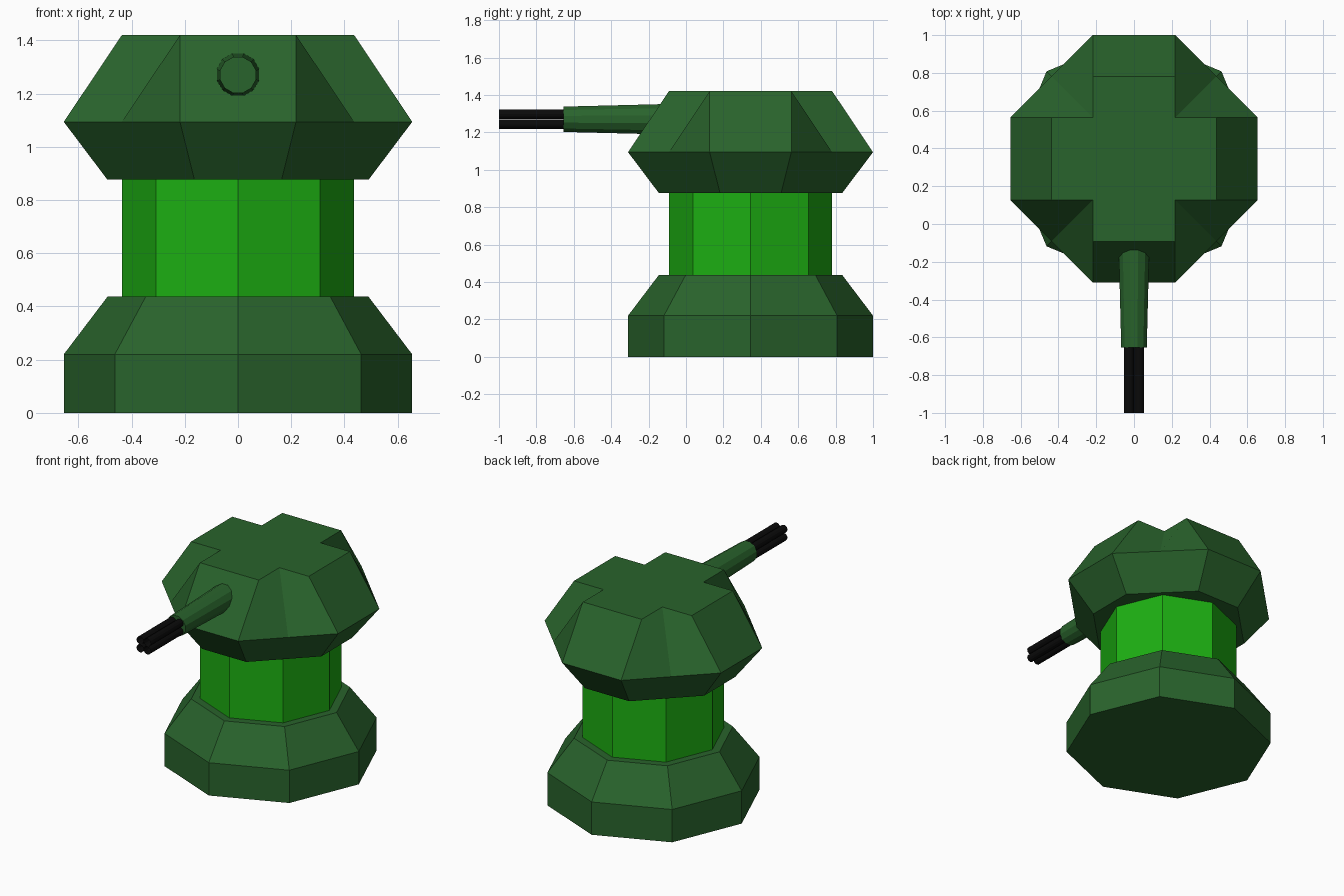
import bpy, bmesh
from math import pi, cos, sin
from mathutils import Matrix

if "Cube" in bpy.data.objects:
    bpy.data.objects.remove(bpy.data.objects["Cube"])

CY = 0.345      # y of the turret axis
U = 0.2183      # grid unit of the turret


def material(name, rgb):
    m = bpy.data.materials.new(name)
    m.diffuse_color = (*rgb, 1)
    m.use_nodes = True
    m.node_tree.nodes["Principled BSDF"].inputs["Base Color"].default_value = m.diffuse_color
    return m


DARK_GREEN = material("dark_green", (0.022, 0.125, 0.025))
BRIGHT_GREEN = material("bright_green", (0.012, 0.43, 0.006))
BLACK = material("black", (0.003, 0.003, 0.003))


def finish(name, bm, mat, loc, rot=(0, 0, 0)):
    bmesh.ops.recalc_face_normals(bm, faces=bm.faces)
    me = bpy.data.meshes.new(name)
    bm.to_mesh(me)
    bm.free()
    me.materials.append(mat)
    ob = bpy.data.objects.new(name, me)
    ob.location, ob.rotation_euler = loc, rot
    bpy.context.collection.objects.link(ob)
    return ob


def lathe(name, profile, sides, mat, loc, rot=(0, 0, 0), caps=True, turn=0.0):
    """Stack of regular polygon rings given as (radius, height)."""
    bm = bmesh.new()
    rings = [[bm.verts.new((r * cos(turn + 2 * pi * i / sides),
                            r * sin(turn + 2 * pi * i / sides), z))
              for i in range(sides)] for r, z in profile]
    for a, b in zip(rings, rings[1:]):
        for i in range(sides):
            j = (i + 1) % sides
            bm.faces.new((a[i], a[j], b[j], b[i]))
    if caps:
        bm.faces.new(rings[0][::-1])
        bm.faces.new(rings[-1])
    return finish(name, bm, mat, loc, rot)


# Octagonal foot and glowing core
lathe("base", [(3 * U, 0), (3 * U, 0.22), (0.49, 0.4375)], 8, DARK_GREEN, (0, CY, 0))
lathe("core", [(2 * U, 0.43), (2 * U, 0.885)], 8, BRIGHT_GREEN, (0, CY, 0))

# Turret head: cross-shaped roof flaring to an octagon, then tapering in below
LOW, MID, TOP = 0.877, 1.094, 1.42
ARM = {"b1": (2 * U, -U, TOP), "b2": (2 * U, U, TOP), "a": (U, U, TOP),
       "c1": (3 * U, -U, MID), "c2": (3 * U, U, MID), "d": (2 * U, 2 * U, MID),
       "e1": (2.25 * U, -0.75 * U, LOW), "e2": (2.25 * U, 0.75 * U, LOW)}
bm = bmesh.new()
arms = []
for k in range(4):
    turn = Matrix.Rotation(k * pi / 2, 3, 'Z')
    arm = {}
    for key, co in ARM.items():
        arm[key] = bm.verts.new(co)
        arm[key].co = turn @ arm[key].co
    arms.append(arm)
for k, p in enumerate(arms):
    n = arms[(k + 1) % 4]
    bm.faces.new((p["b1"], p["c1"], p["c2"], p["b2"]))            # arm slope
    bm.faces.new((p["b2"], p["c2"], p["d"], p["a"]))              # corner halves
    bm.faces.new((n["b1"], p["a"], p["d"], n["c1"]))
    bm.faces.new((p["e1"], p["e2"], p["c2"], p["c1"]))            # underside slopes
    bm.faces.new((p["e2"], n["e1"], n["c1"], p["d"], p["c2"]))
bm.faces.new([p[key] for p in arms for key in ("b1", "b2", "a")])
bm.faces.new([p[key] for p in arms for key in ("e1", "e2")][::-1])
finish("turret_head", bm, DARK_GREEN, (0, CY, 0))

# Gun: tapered sleeve with four open muzzle tubes, pointing to -y
GZ = 1.27
FORWARD = (pi / 2, 0, 0)
lathe("gun_sleeve", [(0.087, 0.0), (0.07, 0.655)], 12, DARK_GREEN,
      (0, 0, GZ), FORWARD, turn=pi / 12)
for i, (sx, sz) in enumerate([(-1, -1), (1, -1), (1, 1), (-1, 1)]):
    lathe(f"gun_tube_{i + 1}", [(0.026, 0.65), (0.026, 1.0)], 12, BLACK,
          (sx * 0.027, 0, GZ + sz * 0.027), FORWARD, caps=False)
